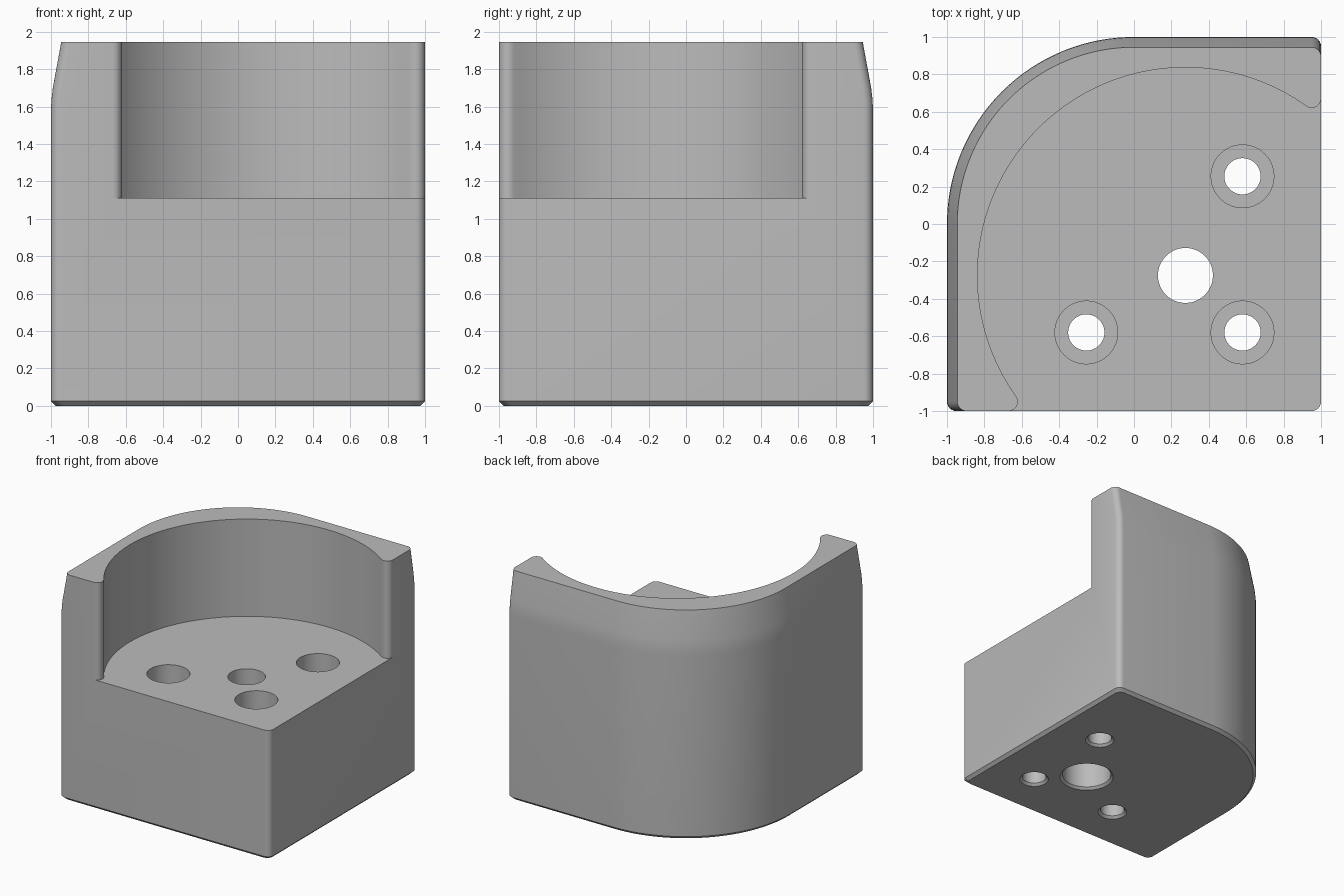
import bpy, bmesh
from math import sin, cos, pi, sqrt, atan2, radians

cube = bpy.data.objects.get("Cube")
if cube:
    bpy.data.objects.remove(cube)

grey = bpy.data.materials.new("plain grey")
grey.use_nodes = True
GREY = (0.5, 0.5, 0.5, 1)
grey.diffuse_color = GREY
grey.node_tree.nodes["Principled BSDF"].inputs["Base Color"].default_value = GREY

TOP, FLOOR = 1.945, 1.11
CORNER, BIG = 0.05, 1.0
HUB = (0.275, -0.275)
POCKET = 1.112


def arc(cx, cy, r, start, end, n):
    return [(cx + r * cos(start + (end - start) * i / n),
             cy + r * sin(start + (end - start) * i / n)) for i in range(n + 1)]


def loft(name, rings):
    """Closed solid through equally sized rings, each (points, z)."""
    bm = bmesh.new()
    loops = [[bm.verts.new((x, y, z)) for x, y in pts] for pts, z in rings]
    n = len(loops[0])
    bm.faces.new(loops[0][::-1])
    bm.faces.new(loops[-1])
    for low, high in zip(loops, loops[1:]):
        for i in range(n):
            j = (i + 1) % n
            bm.faces.new((low[i], low[j], high[j], high[i]))
    bmesh.ops.recalc_face_normals(bm, faces=bm.faces)
    mesh = bpy.data.meshes.new(name)
    bm.to_mesh(mesh)
    bm.free()
    mesh.materials.append(grey)
    ob = bpy.data.objects.new(name, mesh)
    bpy.context.collection.objects.link(ob)
    return ob


def outline(outer, cut):
    """Square with one large rounded corner; outer sides and cut sides inset."""
    r = CORNER
    return (arc(1 - cut - r, -1 + cut + r, r, -pi / 2, 0, 6)
            + arc(1 - cut - r, 1 - outer - r, r, 0, pi / 2, 6)
            + arc(1 - BIG - 1 + 1, BIG - 1, BIG - outer, pi / 2, pi, 48)
            + arc(-1 + outer + r, -1 + cut + r, r, pi, 1.5 * pi, 6))


# Body: chamfered foot, straight wall, softly blended taper
body = loft("corner_block", [
    (outline(0.025, 0.025), 0), (outline(0, 0), 0.025),
    (outline(0, 0), 1.58), (outline(0.003, 0), 1.64),
    (outline(0.010, 0), 1.70), (outline(0.055, 0), TOP)])

# Round pocket with rounded wall tips
d = POCKET + CORNER
tip_y = -1 + CORNER
tip_x = HUB[0] - sqrt(d * d - (tip_y - HUB[1]) ** 2)
a = atan2(tip_y - HUB[1], tip_x - HUB[0])
tip = arc(tip_x, tip_y, CORNER, -pi / 2, a + pi, 8)
bowl = arc(*HUB, POCKET, a + 2 * pi, -pi / 2 - a, 72)[1:-1]
far_tip = [(-y, -x) for x, y in reversed(tip)]
pocket = tip + bowl + far_tip + [(1.2, -tip_x), (1.2, -1.2), (tip_x, -1.2)]
cutters = [loft("pocket_cutter", [(pocket, FLOOR), (pocket, 2.2)])]


def hole(name, x, y, steps):
    cutters.append(loft(name, [(arc(x, y, r, 0, 2 * pi * 47 / 48, 47), z) for r, z in steps]))


# Three counterbored screw holes
for name, x, y in (("back", 0.58, 0.255), ("left", -0.255, -0.58), ("corner", 0.58, -0.58)):
    hole(name + "_screw_cutter", x, y,
         [(0.137, -0.02), (0.097, 0.02), (0.097, 0.55), (0.168, 0.55), (0.168, 1.3)])
# Central hole, wider from below
hole("centre_cutter", *HUB,
     [(0.238, -0.02), (0.198, 0.02), (0.198, 0.6), (0.147, 0.6), (0.147, 1.3)])

for c in cutters:
    c.hide_render = True
    mod = body.modifiers.new(c.name, "BOOLEAN")
    mod.operation = "DIFFERENCE"
    mod.solver = "EXACT"
    mod.object = c

bpy.context.view_layer.objects.active = body
body.select_set(True)
for c in cutters:
    c.select_set(False)
    bpy.ops.object.modifier_apply(modifier=c.name)
    bpy.data.objects.remove(c)
bpy.ops.object.shade_smooth_by_angle(angle=radians(28))
